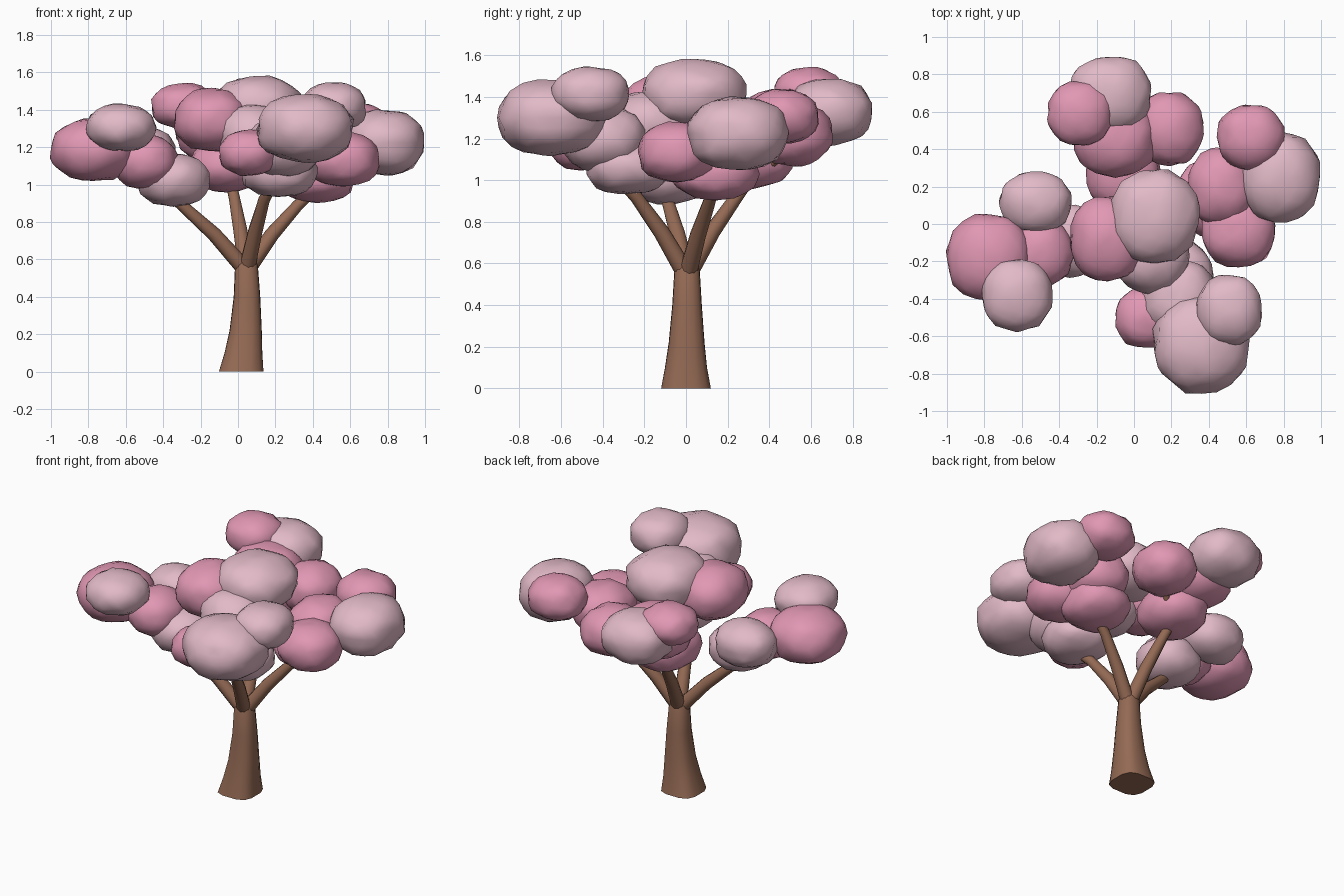
import bpy, bmesh, math
from mathutils import Vector, noise

cube = bpy.data.objects.get("Cube")
if cube:
    bpy.data.objects.remove(cube, do_unlink=True)


def material(name, rgb):
    m = bpy.data.materials.new(name)
    m.use_nodes = True
    m.diffuse_color = (*rgb, 1)
    m.node_tree.nodes["Principled BSDF"].inputs["Base Color"].default_value = (*rgb, 1)
    return m


PALE = material("pale_pink_blossom", (0.76, 0.49, 0.57))
DEEP = material("deep_pink_blossom", (0.75, 0.31, 0.45))
BARK = material("brown_bark", (0.30, 0.145, 0.09))


def finish(bm, name, mat):
    bmesh.ops.recalc_face_normals(bm, faces=bm.faces)
    mesh = bpy.data.meshes.new(name)
    bm.to_mesh(mesh)
    bm.free()
    obj = bpy.data.objects.new(name, mesh)
    bpy.context.collection.objects.link(obj)
    mesh.materials.append(mat)
    bpy.ops.object.select_all(action="DESELECT")
    obj.select_set(True)
    bpy.context.view_layer.objects.active = obj
    bpy.ops.object.shade_smooth_by_angle(angle=math.radians(50))


def blossom(name, mat, centre, radii, fullness=2.25):
    """Flattened, slightly full and lumpy ball."""
    bm = bmesh.new()
    bmesh.ops.create_icosphere(bm, subdivisions=3, radius=1)
    c = Vector(centre)
    for v in bm.verts:
        size = sum(abs(a) ** fullness for a in v.co) ** (-1 / fullness)
        size *= 1.01 + 0.08 * noise.noise(v.co * 2.6 + c * 9)
        v.co = c + Vector(a * r * size for a, r in zip(v.co, radii))
    finish(bm, name, mat)


def tube(name, path, sides=10, squareness=0, level=False):
    """Tapered limb through (point, radius) pairs, capped at both ends."""
    bm = bmesh.new()
    pts = [Vector(p) for p, r in path]
    rings = []
    for i, (p, r) in enumerate(path):
        way = pts[min(i + 1, len(pts) - 1)] - pts[max(i - 1, 0)]
        if level:
            way = Vector((0, 0, 1))
        turn = way.to_track_quat("Z", "Y")
        corner = squareness * (1 - i / len(path))
        ring = []
        for k in range(sides):
            a = math.tau * k / sides
            reach = r * (1 + corner * math.sin(2 * a) ** 2)
            ring.append(bm.verts.new(pts[i] + turn @ Vector((reach * math.cos(a), reach * math.sin(a), 0))))
        rings.append(ring)
    for low, high in zip(rings, rings[1:]):
        for k in range(sides):
            n = (k + 1) % sides
            bm.faces.new((low[k], low[n], high[n], high[k]))
    bm.faces.new(rings[0][::-1])
    bm.faces.new(rings[-1])
    finish(bm, name, BARK)


# Trunk with a flared, squarish foot
tube("trunk", [((.017, 0, 0), .119), ((.029, 0, .1), .101), ((.041, .003, .22), .086),
               ((.048, .005, .4), .071), ((.045, .005, .57), .061), ((.045, .005, .61), .045)],
     sides=16, squareness=.17, level=True)


# Main limbs bending outward into the blossom clumps
def limb(name, tip, end):
    a, b, c = Vector((.045, .005, .54)), Vector(tip), Vector(end)
    mid = a.lerp(b, .5) + Vector((0, 0, .02))
    tube(name, [(a, .045), (mid, .039), (b, .031), (c, .02)])


limb("right_limb", (-.3, -.085, .89), (-.6, -.15, 1.16))
limb("back_limb", (-.02, .25, .93), (-.1, .5, 1.28))
limb("front_limb", (.14, -.24, .92), (.32, -.55, 1.25))
limb("left_limb", (.32, .11, .89), (.65, .2, 1.2))
tube("back_twig", [((-.02, .28, .98), .025), ((.08, .41, 1.07), .02), ((.2, .51, 1.2), .015)], 8)

# Blossom clumps: colour, centre, radii
CLUMPS = {
    "back": [
        (PALE, (-.13, .69, 1.33), (.22, .205, .16)),
        (DEEP, (-.29, .59, 1.42), (.17, .17, .12)),
        (DEEP, (.19, .51, 1.22), (.18, .195, .15)),
        (DEEP, (-.1, .46, 1.27), (.22, .205, .165)),
        (DEEP, (-.06, .29, 1.1), (.195, .22, .14))],
    "left": [
        (DEEP, (.625, .465, 1.305), (.18, .17, .13)),
        (PALE, (.785, .25, 1.225), (.21, .24, .175)),
        (DEEP, (.47, .2, 1.18), (.18, .205, .15)),
        (DEEP, (.42, .14, 1.03), (.2, .205, .125)),
        (DEEP, (.56, -.04, 1.135), (.195, .185, .145))],
    "crown": [
        (PALE, (.11, .04, 1.415), (.235, .25, .165)),
        (DEEP, (-.14, -.08, 1.345), (.2, .225, .165)),
        (PALE, (.09, -.17, 1.27), (.2, .2, .155))],
    "front": [
        (PALE, (.22, -.28, 1.06), (.2, .2, .125)),
        (PALE, (.24, -.4, 1.2), (.2, .205, .16)),
        (PALE, (.36, -.645, 1.3), (.255, .255, .18)),
        (PALE, (.51, -.46, 1.415), (.175, .185, .13)),
        (DEEP, (.06, -.5, 1.17), (.16, .16, .12))],
    "right": [
        (DEEP, (-.775, -.18, 1.185), (.225, .23, .165)),
        (PALE, (-.625, -.38, 1.305), (.185, .19, .125)),
        (PALE, (-.525, .115, 1.17), (.19, .165, .14)),
        (DEEP, (-.5, -.15, 1.125), (.17, .18, .145)),
        (PALE, (-.345, -.09, 1.025), (.19, .19, .14))],
}
for side, balls in CLUMPS.items():
    for i, (mat, centre, radii) in enumerate(balls, 1):
        blossom(f"{side}_blossom_{i}", mat, centre, radii)
